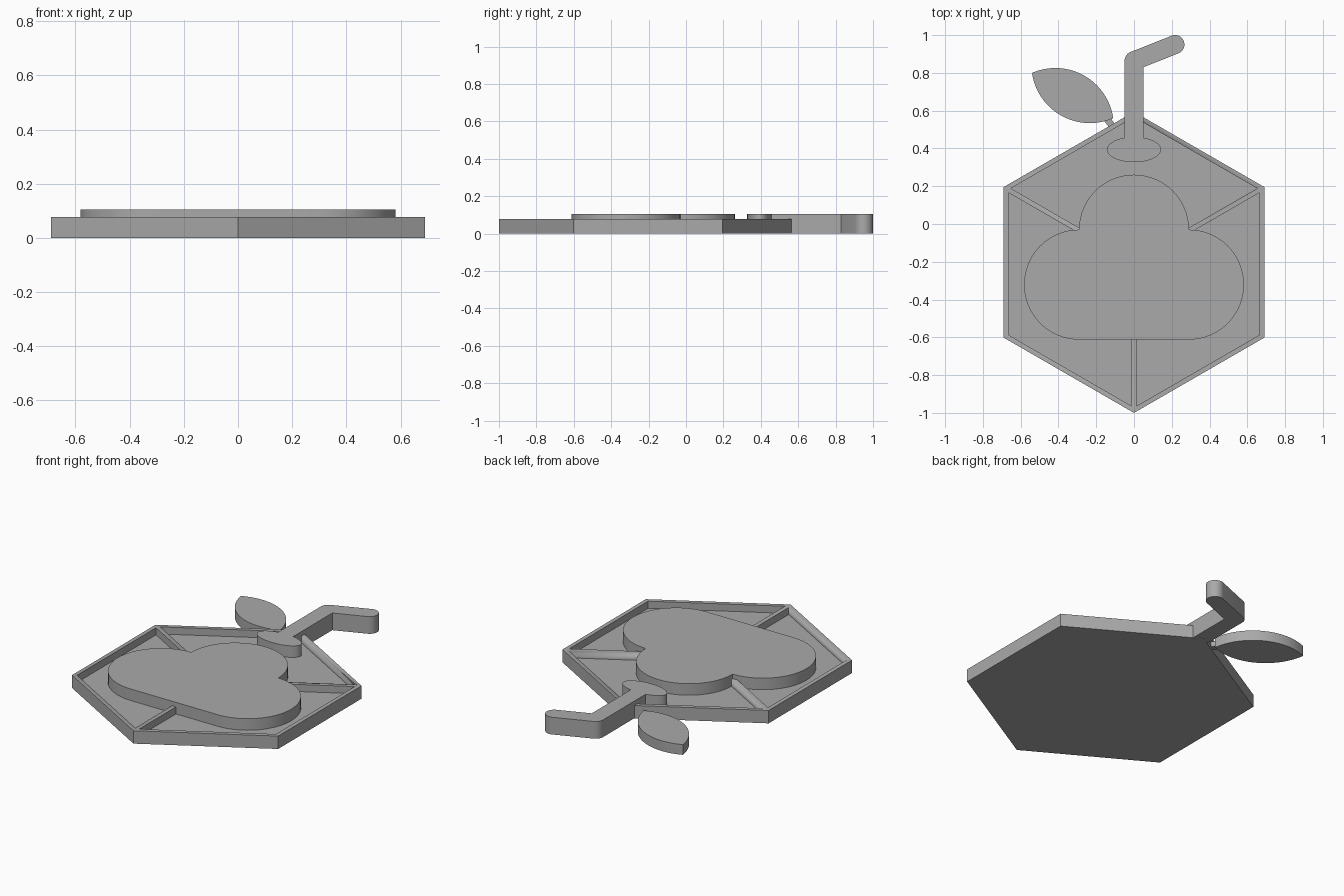
import bpy
import bmesh
from math import sin, cos, pi, radians, asin, atan2
from mathutils import Vector

cube = bpy.data.objects.get("Cube")
if cube:
    bpy.data.objects.remove(cube, do_unlink=True)

grey = bpy.data.materials.new("plain_grey")
grey.use_nodes = True
colour = (0.4, 0.4, 0.4, 1)
grey.diffuse_color = colour
grey.node_tree.nodes["Principled BSDF"].inputs["Base Color"].default_value = colour


def arc(centre, rx, ry, start, end, steps=32):
    """Points along an elliptical arc, angles in degrees."""
    angles = [radians(start + (end - start) * i / steps) for i in range(steps + 1)]
    return [Vector((centre[0] + rx * cos(a), centre[1] + ry * sin(a))) for a in angles]


def slab(name, outline, bottom, top):
    """Extrude a flat outline from one height to another."""
    bm = bmesh.new()
    face = bm.faces.new([bm.verts.new((p[0], p[1], bottom)) for p in outline])
    bmesh.ops.remove_doubles(bm, verts=bm.verts[:], dist=0.0005)
    grown = bmesh.ops.extrude_face_region(bm, geom=bm.faces[:], use_keep_orig=True)
    verts = [g for g in grown["geom"] if isinstance(g, bmesh.types.BMVert)]
    bmesh.ops.translate(bm, verts=verts, vec=(0, 0, top - bottom))
    bmesh.ops.recalc_face_normals(bm, faces=bm.faces[:])
    mesh = bpy.data.meshes.new(name)
    bm.to_mesh(mesh)
    bm.free()
    mesh.materials.append(grey)
    obj = bpy.data.objects.new(name, mesh)
    bpy.context.collection.objects.link(obj)
    bpy.ops.object.select_all(action="DESELECT")
    obj.select_set(True)
    bpy.context.view_layer.objects.active = obj
    bpy.ops.object.shade_smooth_by_angle(angle=radians(30))
    return obj


RIM_TOP, FLOOR, TOP = 0.078, 0.035, 0.105
RADIUS, RIM, RIB = 0.797, 0.025, 0.013
centre = Vector((0, RADIUS - 1))

# Hexagonal tray
corners = [centre + RADIUS * Vector((cos(a), sin(a)))
           for a in (radians(30 + 60 * i) for i in range(6))]
tray = slab("hexagon_tray", corners, 0, RIM_TOP)

# Three diamond pockets, leaving a rim and three ribs
def inset_corner(p, a, b, gap_a, gap_b):
    return p + ((a - p) * gap_a + (b - p) * gap_b) / (RADIUS * sin(pi / 3))

for i in (1, 3, 5):
    side_a, mid, side_b = (corners[(i + k) % 6] for k in (-1, 0, 1))
    outline = [
        inset_corner(centre, side_a, side_b, RIB, RIB),
        inset_corner(side_a, centre, mid, RIM, RIB),
        inset_corner(mid, side_a, side_b, RIM, RIM),
        inset_corner(side_b, centre, mid, RIM, RIB),
    ]
    cutter = slab("pocket_cutter", outline, FLOOR, RIM_TOP + 0.1)
    cut = tray.modifiers.new("pocket", "BOOLEAN")
    cut.operation = "DIFFERENCE"
    cut.solver = "EXACT"
    cut.object = cutter
    bpy.context.view_layer.objects.active = tray
    bpy.ops.object.modifier_apply(modifier=cut.name)
    bpy.data.objects.remove(cutter, do_unlink=True)

# Three-lobed emblem
r = 0.291
slab("three_lobed_emblem",
     arc((0, -0.03), r, r, 0, 180)
     + arc((-r, -0.03 - r), r, r, 90, 270)
     + arc((r, -0.03 - r), r, r, -90, 90)[:-1], FLOOR - 0.01, TOP)

# Bent straw with a rounded tip and an oval foot
tip, half = Vector((0.217, 0.95)), 0.05
bend = 23
straw = [Vector((-half, 0.4)), Vector((half, 0.4)), Vector((half, 0.83))]
straw += arc(tip, half, half, bend - 90, bend + 90, 16)
straw += arc((0, 0.864), half, half, 90 + bend, 180, 8)
slab("straw", straw, 0.001, TOP)
slab("straw_foot", arc((0, 0.394), 0.143, 0.067, 0, 360, 48)[:-1], FLOOR - 0.01, TOP)

# Pointed leaf from two mirrored arcs
base, point = Vector((-0.11, 0.56)), Vector((-0.54, 0.80))
middle, chord = (base + point) / 2, point - base
half_chord, bulge = chord.length / 2, 0.122
curve = (half_chord ** 2 + bulge ** 2) / (2 * bulge)
spread = asin(half_chord / curve) * 180 / pi
normal = Vector((chord.y, -chord.x)).normalized()
leaf = []
for n in (normal, -normal):
    facing = atan2(n.y, n.x) * 180 / pi
    leaf += arc(middle - n * (curve - bulge), curve, curve,
                facing - spread, facing + spread)[:-1]
slab("leaf", leaf, 0, 0.062)

# Short leaf stem
start, end = Vector((-0.15, 0.565)), Vector((-0.108, 0.51))
across = Vector((end.y - start.y, start.x - end.x)).normalized() * 0.018
slab("leaf_stem", [start + across, end + across, end - across, start - across], 0.015, 0.045)
